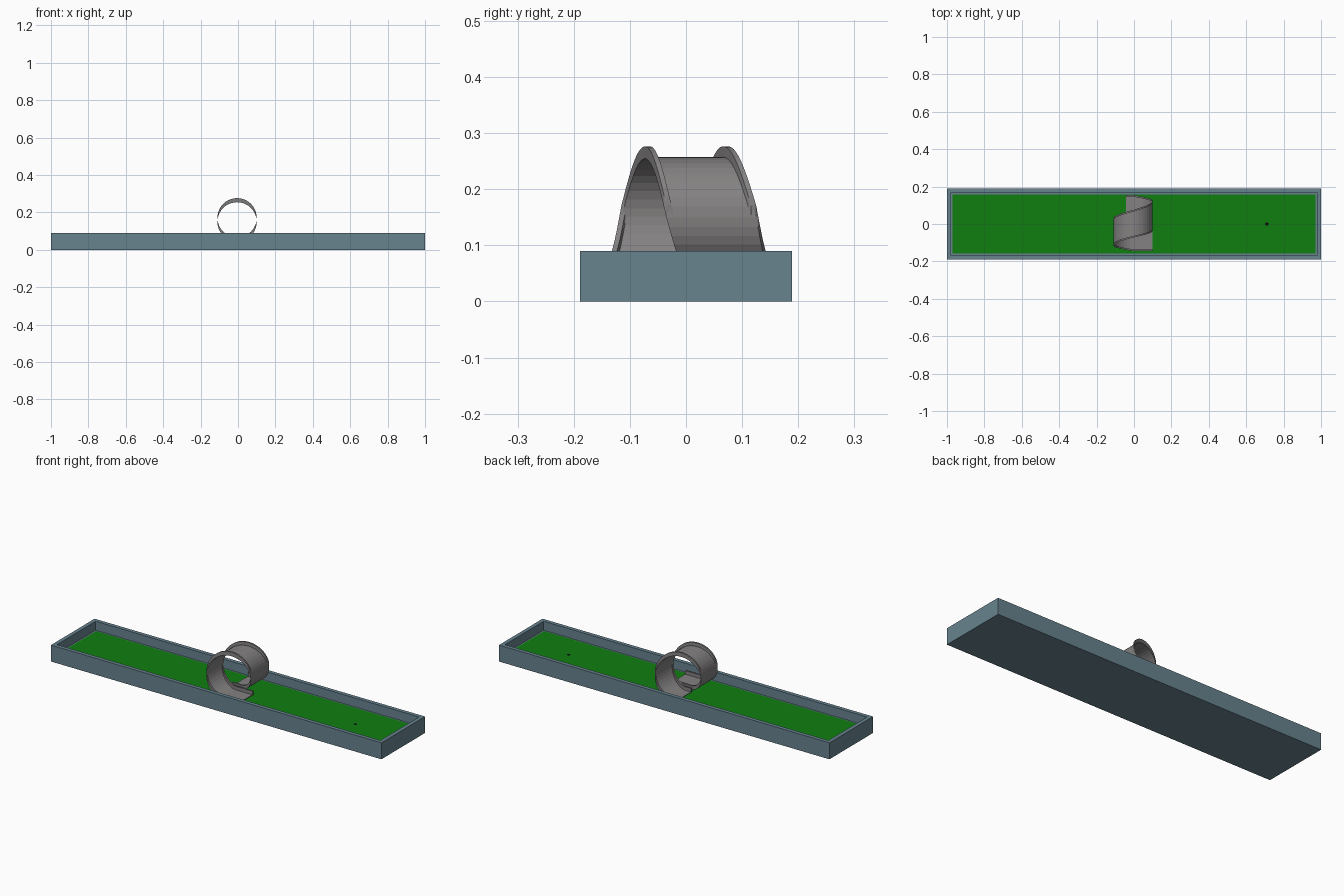
import bpy, bmesh, math

if "Cube" in bpy.data.objects:
    bpy.data.objects.remove(bpy.data.objects["Cube"])

FLOOR = 0.042


def material(name, rgb):
    m = bpy.data.materials.new(name)
    m.diffuse_color = (*rgb, 1)
    m.use_nodes = True
    m.node_tree.nodes["Principled BSDF"].inputs["Base Color"].default_value = m.diffuse_color
    return m


def finish(bm, name, mat):
    bmesh.ops.recalc_face_normals(bm, faces=bm.faces)
    me = bpy.data.meshes.new(name)
    bm.to_mesh(me)
    bm.free()
    ob = bpy.data.objects.new(name, me)
    bpy.context.collection.objects.link(ob)
    me.materials.append(mat)
    return ob


slate = material("slate", (0.136, 0.227, 0.275))
green = material("turf", (0.005, 0.21, 0.005))
black = material("black", (0.003, 0.003, 0.003))
grey = material("grey", (0.23, 0.22, 0.22))

# Tray: a box whose top is inset into a rim and pushed down
bm = bmesh.new()
bmesh.ops.create_cube(bm, size=1)
for v in bm.verts:
    v.co = (v.co.x * 2, v.co.y * 0.377, (v.co.z + 0.5) * 0.09)
top = max(bm.faces, key=lambda f: f.calc_center_median().z)
bmesh.ops.inset_region(bm, faces=[top], thickness=0.03)
inner = bmesh.ops.extrude_discrete_faces(bm, faces=[top])["faces"][0]
for v in inner.verts:
    v.co.z = FLOOR - 0.001
finish(bm, "tray", slate)

# Turf sheet on the tray floor
bm = bmesh.new()
bmesh.ops.create_grid(bm, x_segments=1, y_segments=1, size=1)
for v in bm.verts:
    v.co = (v.co.x * 0.97, v.co.y * 0.1585, FLOOR)
finish(bm, "turf", green)

# Hole marker
bm = bmesh.new()
bmesh.ops.create_circle(bm, cap_ends=True, radius=0.009, segments=16)
for v in bm.verts:
    v.co.x += 0.71
    v.co.z = FLOOR + 0.0008
finish(bm, "hole", black)

# Loop ramp: a channel section carried round one turn without tilting
R, CX, CZ, N = 0.105, -0.005, 0.1495, 40
FRONT = [-0.145, -0.115, -0.073, -0.035, 0.01]   # front edge y at each quarter turn
BACK = [-0.01, 0.03, 0.075, 0.125, 0.155]        # back edge y at each quarter turn
LIP, RISE, T = 0.009, 0.022, 0.003


def at(keys, u):
    i = min(int(u * 4), 3)
    f = u * 4 - i
    return keys[i] * (1 - f) + keys[i + 1] * f


path = [(0.10, CZ - R, 0)]
for i in range(N + 1):
    a = 2 * math.pi * i / N
    path.append((CX - R * math.sin(a), CZ - R * math.cos(a), i / N))
path.append((-0.043, CZ - R, 1))

bm = bmesh.new()
rings = []
for x, z, u in path:
    a, b = at(FRONT, u), at(BACK, u)
    section = [(a, 0), (a, RISE), (a + LIP, RISE), (a + LIP, T),
               (b - LIP, T), (b - LIP, RISE), (b, RISE), (b, 0)]
    rings.append([bm.verts.new((x, y, z + h)) for y, h in section])
for p, q in zip(rings, rings[1:]):
    for k in range(8):
        j = (k + 1) % 8
        bm.faces.new((p[k], p[j], q[j], q[k]))
for r in (rings[0], rings[-1]):
    bm.faces.new(r)
finish(bm, "loop_ramp", grey)
